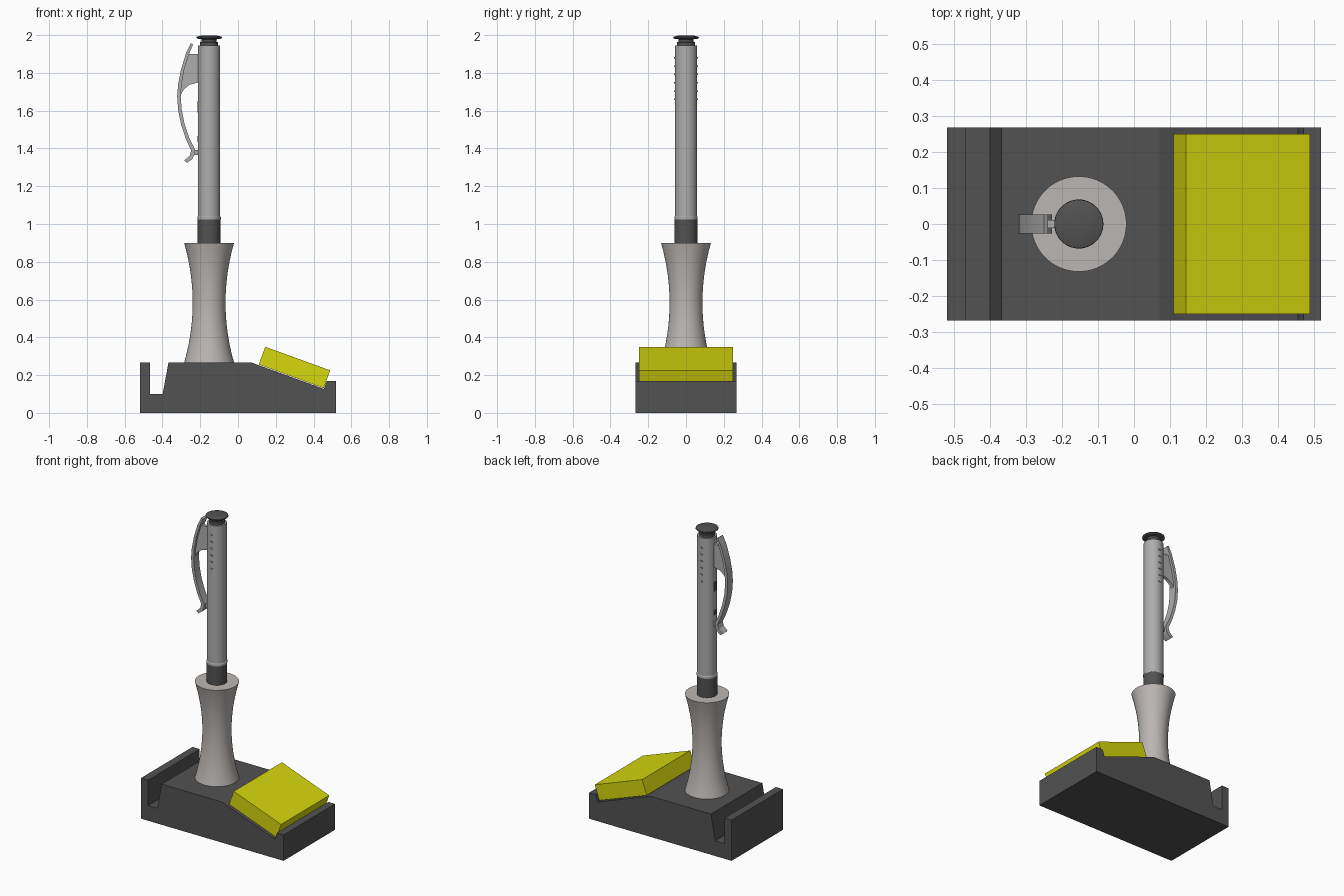
import bpy, bmesh
from math import radians, cos, sin, pi

if "Cube" in bpy.data.objects:
    bpy.data.objects.remove(bpy.data.objects["Cube"])

PEN_X = -0.153


def material(name, rgb):
    m = bpy.data.materials.new(name)
    m.diffuse_color = (*rgb, 1)
    m.use_nodes = True
    m.node_tree.nodes["Principled BSDF"].inputs["Base Color"].default_value = m.diffuse_color
    return m


DARK = material("dark_grey", (0.085, 0.085, 0.085))
STONE = material("warm_grey", (0.50, 0.47, 0.45))
SILVER = material("silver", (0.42, 0.42, 0.42))
YELLOW = material("note_yellow", (0.68, 0.68, 0.004))


def finish(name, bm, mat, smooth=False):
    bmesh.ops.recalc_face_normals(bm, faces=bm.faces)
    me = bpy.data.meshes.new(name)
    bm.to_mesh(me)
    bm.free()
    ob = bpy.data.objects.new(name, me)
    bpy.context.collection.objects.link(ob)
    me.materials.append(mat)
    if smooth:
        bpy.ops.object.select_all(action='DESELECT')
        ob.select_set(True)
        bpy.context.view_layer.objects.active = ob
        bpy.ops.object.shade_smooth_by_angle(angle=radians(30))
    return ob


def extrude_y(name, profile, half, mat, smooth=False):
    """Extrude an (x, z) outline from y = -half to y = +half."""
    bm = bmesh.new()
    face = bm.faces.new([bm.verts.new((x, -half, z)) for x, z in profile])
    res = bmesh.ops.extrude_face_region(bm, geom=[face])
    verts = [g for g in res["geom"] if isinstance(g, bmesh.types.BMVert)]
    bmesh.ops.translate(bm, verts=verts, vec=(0, 2 * half, 0))
    return finish(name, bm, mat, smooth)


def lathe(name, profile, mat, steps=64):
    """Revolve an (r, z) profile about the pen axis, closing both ends."""
    bm = bmesh.new()
    pts = [(0, profile[0][1])] + profile + [(0, profile[-1][1])]
    vs = [bm.verts.new((PEN_X + r, 0, z)) for r, z in pts]
    es = [bm.edges.new(p) for p in zip(vs, vs[1:])]
    bmesh.ops.spin(bm, geom=vs + es, cent=(PEN_X, 0, 0), axis=(0, 0, 1),
                   angle=2 * pi, steps=steps)
    bmesh.ops.remove_doubles(bm, verts=bm.verts, dist=1e-5)
    return finish(name, bm, mat, True)


def box(name, loc, size, mat, rot_y=0):
    bm = bmesh.new()
    bmesh.ops.create_cube(bm, size=1)
    bmesh.ops.scale(bm, vec=size, verts=bm.verts)
    ob = finish(name, bm, mat)
    ob.location = loc
    ob.rotation_euler.y = rot_y
    return ob


# Base with card slot and sloped note tray
extrude_y("base", [(-0.518, 0), (0.518, 0), (0.518, 0.17), (0.47, 0.17),
                   (0.455, 0.127), (0.07, 0.267), (-0.368, 0.267),
                   (-0.399, 0.1), (-0.466, 0.1), (-0.466, 0.267),
                   (-0.518, 0.267)], 0.267, DARK)

# Block of sticky notes lying on the slope
box("note_block", (0.299, 0, 0.2405), (0.366, 0.5, 0.1), YELLOW, radians(20))

# Waisted pen holder
ts = [i / 10 - 1 for i in range(21)]
lathe("pen_holder", [(0.087 + 0.045 * t * t, 0.583 + 0.317 * t) for t in ts], STONE)

# Pen grip, collar and barrel
lathe("pen_grip", [(0.061, 0.85), (0.061, 1.024)], DARK)
lathe("pen_collar", [(0.062, 1.024), (0.062, 1.036), (0.059, 1.041)], SILVER)
lathe("pen_barrel", [(0.059, 1.04), (0.059, 1.945)], SILVER)

# Push button with mushroom head
lathe("pen_button", [(0.048, 1.943), (0.048, 1.962), (0.04, 1.964),
                     (0.04, 1.978), (0.062, 1.981), (0.068, 1.986),
                     (0.067, 1.991), (0.05, 1.996), (0.025, 1.999)], DARK)

# Small ribs on both sides of the barrel
for side in (-1, 1):
    for i in range(6):
        box("barrel_rib", (PEN_X, side * 0.058, 1.66 + i * 0.044),
            (0.016, 0.01, 0.008), SILVER)

# Curved spring clip with flared foot
extrude_y("pen_clip", [
    (-0.249, 1.957), (-0.275, 1.905), (-0.301, 1.82), (-0.317, 1.74),
    (-0.322, 1.675), (-0.317, 1.605), (-0.302, 1.53), (-0.278, 1.455),
    (-0.248, 1.39), (-0.256, 1.362), (-0.284, 1.336), (-0.27, 1.324),
    (-0.243, 1.343), (-0.230, 1.368), (-0.228, 1.395), (-0.258, 1.455),
    (-0.283, 1.53), (-0.298, 1.605), (-0.303, 1.675), (-0.299, 1.74),
    (-0.284, 1.82), (-0.259, 1.9), (-0.238, 1.95)], 0.027, SILVER, True)

# Web joining clip to barrel, and the clip's contact pin
extrude_y("clip_web", [(-0.265, 1.9), (-0.205, 1.9), (-0.205, 1.75),
                       (-0.255, 1.738), (-0.285, 1.715), (-0.306, 1.68),
                       (-0.304, 1.74), (-0.287, 1.83)], 0.011, SILVER, True)
box("clip_pin", (-0.221, 0, 1.378), (0.036, 0.022, 0.026), SILVER)

# Dark slots in the barrel behind the clip
for z, h in ((1.62, 0.06), (1.45, 0.03)):
    box("barrel_slot", (-0.208, 0, z), (0.012, 0.024, h), DARK)
